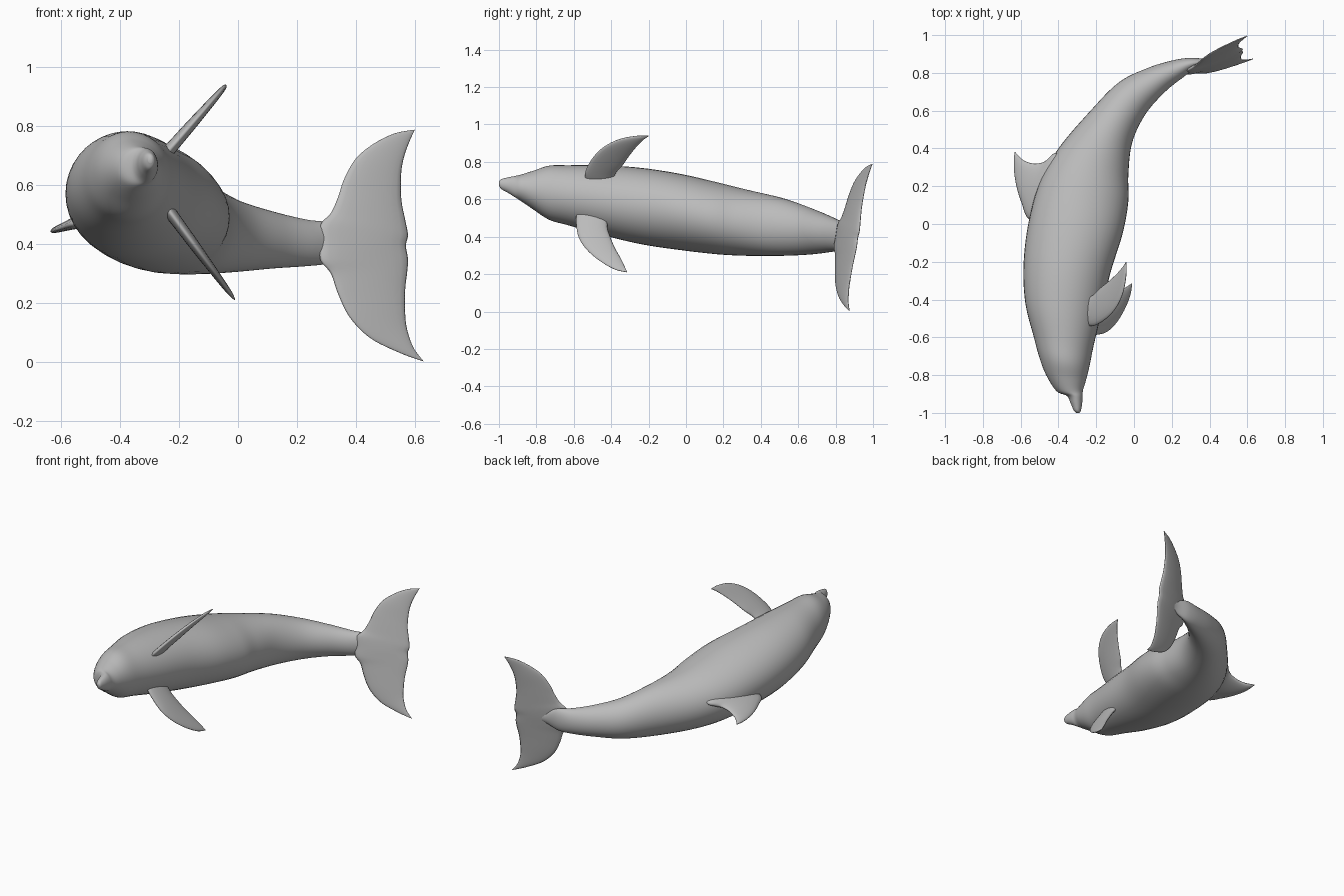
import bpy, bmesh, math
from mathutils import Vector

cube = bpy.data.objects.get("Cube")
if cube:
    bpy.data.objects.remove(cube, do_unlink=True)

# One plain grey skin
skin = bpy.data.materials.new("grey_skin")
skin.use_nodes = True
GREY = (0.5, 0.5, 0.5, 1.0)
skin.diffuse_color = GREY
skin.node_tree.nodes["Principled BSDF"].inputs["Base Color"].default_value = GREY


def spline(points, steps):
    """Smooth curve that passes through all the points."""
    padded = [points[0]] + points + [points[-1]]
    curve = []
    for a, b, c, d in zip(padded, padded[1:], padded[2:], padded[3:]):
        for i in range(steps):
            t = i / steps
            curve.append(b + (c - a) * (t / 2)
                         + (a * 2 - b * 5 + c * 4 - d) * (t * t / 2)
                         + (b * 3 - a - c * 3 + d) * (t ** 3 / 2))
    curve.append(points[-1])
    return curve


def loft(name, left, right, depth, sides=32, steps=6):
    """Skin elliptical sections set between two edges, with a half depth vector."""
    bm = bmesh.new()
    rings = []
    for a, b, d in zip(spline(left, steps), spline(right, steps), spline(depth, steps)):
        middle, half = (a + b) / 2, (b - a) / 2
        angles = [math.tau * k / sides for k in range(sides)]
        rings.append([bm.verts.new(middle + half * math.cos(u) + d * math.sin(u))
                      for u in angles])
    for low, high in zip(rings, rings[1:]):
        for k in range(sides):
            n = (k + 1) % sides
            bm.faces.new((low[k], low[n], high[n], high[k]))
    bm.faces.new(rings[0])
    bm.faces.new(rings[-1])
    bmesh.ops.recalc_face_normals(bm, faces=bm.faces)
    for face in bm.faces:
        face.smooth = True
    mesh = bpy.data.meshes.new(name)
    bm.to_mesh(mesh)
    bm.free()
    mesh.materials.append(skin)
    obj = bpy.data.objects.new(name, mesh)
    bpy.context.collection.objects.link(obj)
    return obj


def fin(name, sections, place, normal, thickness):
    """Thin blade from (leading edge, trailing edge) pairs placed on a plane."""
    normal = Vector(normal).normalized()
    lead = [place(a, b) for a, b, c, d in sections]
    trail = [place(c, d) for a, b, c, d in sections]
    depth = [normal * t for t in thickness]
    loft(name, lead, trail, depth, sides=20)


# Body: back edge x, y; belly edge x, y; lowest and highest z
body = [
    (-.305, -1, -.29, -1, .675, .695),
    (-.32, -.985, -.282, -.99, .655, .708),
    (-.335, -.95, -.275, -.955, .635, .717),
    (-.355, -.91, -.272, -.915, .61, .725),
    (-.41, -.885, -.27, -.88, .59, .732),
    (-.465, -.8, -.255, -.83, .545, .753),
    (-.5, -.71, -.235, -.75, .49, .78),
    (-.53, -.6, -.215, -.65, .46, .782),
    (-.575, -.42, -.175, -.48, .41, .782),
    (-.585, -.22, -.125, -.26, .36, .768),
    (-.56, 0, -.06, -.05, .328, .735),
    (-.5, .22, -.03, .12, .306, .69),
    (-.4, .4, -.03, .26, .298, .65),
    (-.23, .6, -.01, .43, .298, .605),
    (-.08, .75, .06, .58, .305, .55),
    (.07, .825, .165, .7, .317, .51),
    (.2, .865, .265, .78, .325, .483),
    (.3, .88, .33, .825, .335, .472),
    (.4, .875, .41, .845, .365, .435),
    (.5, .9, .5, .885, .39, .41),
]
loft("body",
     [Vector((s[0], s[1], (s[4] + s[5]) / 2)) for s in body],
     [Vector((s[2], s[3], (s[4] + s[5]) / 2)) for s in body],
     [Vector((0, 0, (s[5] - s[4]) / 2)) for s in body], sides=40)

# Dorsal fin, swept back and slightly drooping
fin("dorsal_fin", [
    (-.5, .02, -.36, .36),
    (-.562, .03, -.42, .375),
    (-.595, .11, -.475, .33),
    (-.62, .19, -.53, .32),
    (-.634, .27, -.58, .335),
    (-.636, .33, -.61, .36),
    (-.632, .38, -.628, .38),
], lambda x, y: Vector((x, y, .49 + .35 * (x + .5))),
    (-.35, 0, 1), (.04, .03, .022, .016, .012, .008, .002))

# Flippers, each on its own slanted plane
blade = (.022, .02, .018, .015, .012, .008, .002)
fin("left_flipper", [
    (-.53, .68, -.39, .68),
    (-.54, .74, -.378, .735),
    (-.5, .82, -.34, .78),
    (-.44, .88, -.305, .83),
    (-.36, .92, -.265, .88),
    (-.27, .938, -.225, .92),
    (-.2, .94, -.2, .937),
], lambda y, z: Vector((-.215 + .875 * (z - .74), y, z)), (1, 0, -.875), blade)
fin("right_flipper", [
    (-.58, .54, -.42, .52),
    (-.588, .49, -.42, .45),
    (-.575, .4, -.405, .4),
    (-.53, .33, -.38, .34),
    (-.46, .27, -.352, .29),
    (-.38, .225, -.33, .245),
    (-.315, .21, -.315, .213),
], lambda y, z: Vector((-.21 + .74 * (.48 - z), y, z)), (1, 0, .74), blade)

# Tail flukes, one blade from tip to tip with a shallow notch
half_blade = (.002, .006, .009, .012, .014, .016, .018, .02)
fin("tail_flukes", [
    (.597, .788, .6, .787),
    (.53, .775, .583, .75),
    (.46, .74, .565, .7),
    (.4, .69, .555, .65),
    (.36, .62, .553, .59),
    (.34, .56, .556, .54),
    (.315, .505, .568, .48),
    (.28, .465, .577, .43),
    (.28, .4, .57, .395),
    (.28, .345, .577, .35),
    (.315, .3, .575, .31),
    (.34, .23, .568, .25),
    (.38, .15, .567, .19),
    (.45, .08, .572, .12),
    (.55, .03, .595, .05),
    (.625, .003, .63, .002),
], lambda x, z: Vector((x, .83 + .4 * (x - .35) + .17 * (z - .4), z)),
    (-.4, 1, -.17), half_blade + half_blade[::-1])
